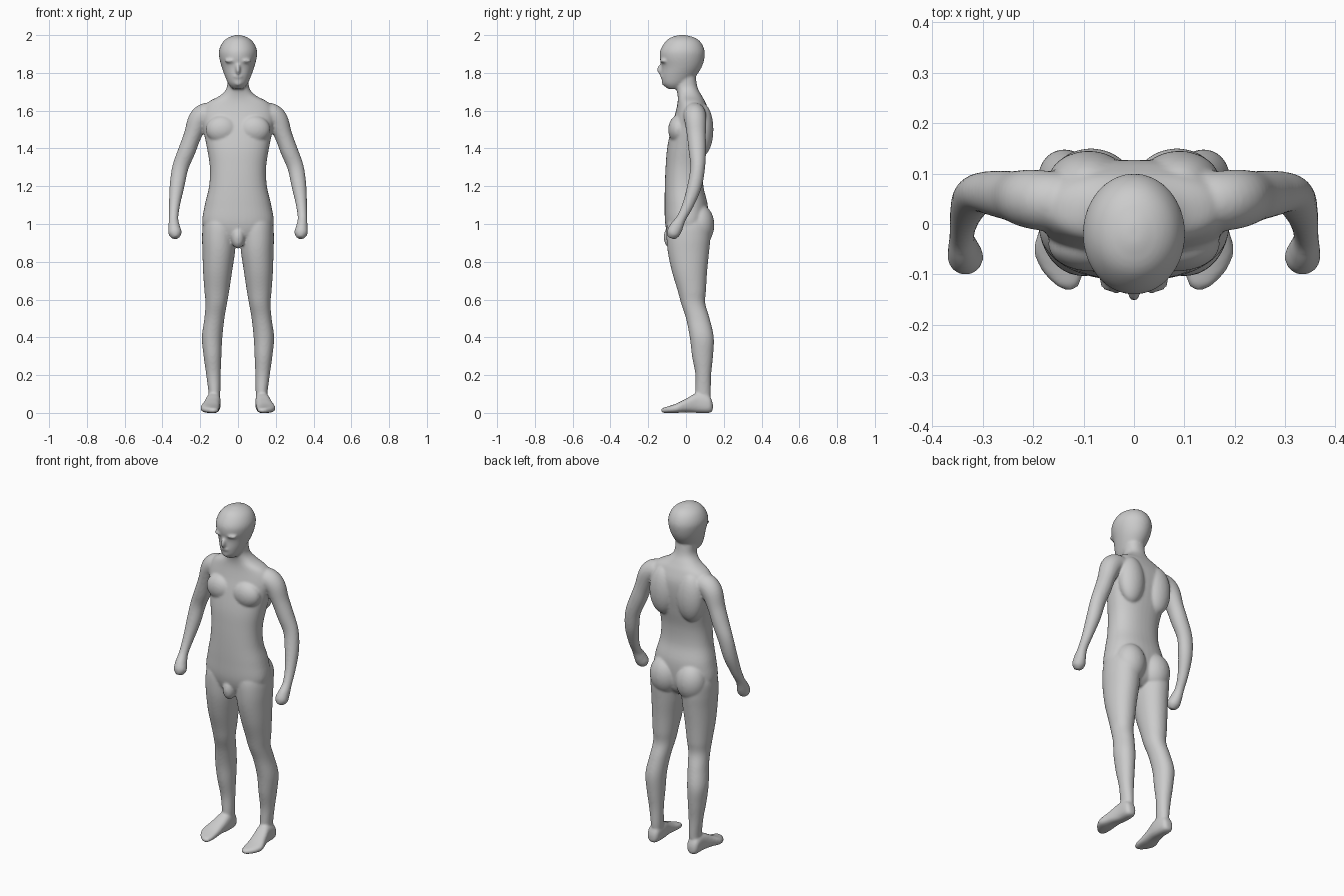
import bpy, bmesh, math
from mathutils import Vector, Matrix

bm = bmesh.new()
X, Y, Z = Vector((1, 0, 0)), Vector((0, 1, 0)), Vector((0, 0, 1))


def catmull(secs, n=5):
    """Interpolate (x, y, z, ru, rv) sections smoothly."""
    p = [Vector(s) for s in secs]
    p = [p[0]] + p + [p[-1]]
    out = []
    for i in range(1, len(p) - 2):
        a, b, c, d = p[i - 1:i + 3]
        for k in range(n):
            t = k / n
            out.append(0.5 * (2 * b + (c - a) * t + (2 * a - 5 * b + 4 * c - d) * t * t
                              + (3 * b - a - 3 * c + d) * t ** 3))
    return out + [p[-1]]


def loft(secs, axis=None, power=2.0, side=1, seg=40):
    """Closed tube through superelliptic sections; axis 'Z', 'Y' or along the path."""
    secs = catmull(secs)
    rings = []
    for i, s in enumerate(secs):
        c = Vector(s[:3])
        if axis == 'Z':
            u, v = X, Y
        elif axis == 'Y':
            u, v = X, Z
        else:
            t = Vector(secs[min(i + 1, len(secs) - 1)][:3]) - Vector(secs[max(i - 1, 0)][:3])
            t.normalize()
            v = (Y - t * t.y).normalized()
            u = v.cross(t)
        ring = []
        for k in range(seg):
            a = 2 * math.pi * k / seg
            ca, sa = math.cos(a), math.sin(a)
            co = (c + u * s[3] * math.copysign(abs(ca) ** (2 / power), ca)
                  + v * s[4] * math.copysign(abs(sa) ** (2 / power), sa))
            co.x *= side
            ring.append(bm.verts.new(co))
        rings.append(ring)
    faces = [bm.faces.new(rings[0]), bm.faces.new(rings[-1])]
    for a, b in zip(rings, rings[1:]):
        for k in range(seg):
            j = (k + 1) % seg
            faces.append(bm.faces.new((a[k], a[j], b[j], b[k])))
    bmesh.ops.recalc_face_normals(bm, faces=faces)


def blob(loc, rad, tilt=0):
    """Ellipsoid muscle or feature."""
    m = Matrix.Translation(loc) @ Matrix.Rotation(tilt, 4, 'X') @ Matrix.Diagonal((*rad, 1))
    bmesh.ops.create_uvsphere(bm, u_segments=32, v_segments=20, radius=1, matrix=m)


def upright(rows):
    """(z, x, half width, front y, back y) -> section."""
    return [(x, (f + b) / 2, z, w, (b - f) / 2) for z, x, w, f, b in rows]


# torso and neck
loft(upright([
    (.89, 0, .05, -.05, .06), (.93, 0, .14, -.09, .10), (1.0, 0, .188, -.11, .115),
    (1.1, 0, .176, -.113, .115), (1.2, 0, .153, -.112, .092), (1.3, 0, .149, -.108, .092),
    (1.4, 0, .164, -.10, .11), (1.5, 0, .184, -.08, .125), (1.58, 0, .195, -.058, .125),
    (1.64, 0, .165, -.045, .105), (1.68, 0, .095, -.044, .083), (1.72, 0, .06, -.052, .062),
    (1.78, 0, .055, -.06, .052), (1.84, 0, .05, -.05, .05)]), 'Z', 2.3)

# head
loft(upright([
    (1.715, 0, .028, -.095, -.03), (1.74, 0, .05, -.122, .01), (1.78, 0, .068, -.13, .05),
    (1.83, 0, .086, -.129, .083), (1.88, 0, .099, -.139, .098), (1.92, 0, .1, -.136, .098),
    (1.96, 0, .083, -.113, .08), (1.985, 0, .055, -.085, .05), (2.0, 0, .016, -.04, .0)]), 'Z')

# nose, lips, chin, groin
blob((0, -.13, 1.82), (.013, .023, .03), -.25)
blob((0, -.124, 1.781), (.025, .012, .012))
blob((0, -.112, 1.748), (.024, .016, .018))
blob((0, -.078, .93), (.036, .04, .06))

for s in (-1, 1):
    # brow, chest, shoulder blade, buttock
    blob((s * .035, -.113, 1.864), (.035, .025, .013))
    blob((s * .085, -.04, 1.5), (.085, .054, .075))
    blob((s * .09, .085, 1.5), (.08, .06, .14))
    blob((s * .085, .07, .995), (.088, .08, .11))

    # leg
    loft(upright([
        (.04, .13, .03, .06, .125), (.1, .125, .031, .05, .131), (.2, .13, .038, .05, .133),
        (.3, .135, .047, .032, .143), (.4, .137, .054, .02, .147), (.5, .125, .053, .0, .125),
        (.58, .115, .057, -.026, .102), (.65, .112, .066, -.045, .106),
        (.75, .108, .077, -.075, .112), (.85, .102, .086, -.096, .122),
        (.93, .1, .09, -.103, .13), (1.0, .095, .09, -.1, .13),
        (1.06, .09, .07, -.08, .1)]), 'Z', 2.1, s)

    # foot: (y, x, half width, bottom, top)
    loft([(x, y, (lo + hi) / 2, w, (hi - lo) / 2) for y, x, w, lo, hi in (
        (.142, .13, .018, .012, .05), (.122, .13, .034, 0, .09), (.06, .13, .039, 0, .105),
        (0, .14, .044, .003, .075), (-.05, .148, .05, 0, .05), (-.09, .142, .042, 0, .036),
        (-.118, .133, .026, 0, .028), (-.13, .129, .012, .004, .02))], 'Y', 2.6, s)

    # arm with closed hand
    loft([
        (.11, .045, 1.57, .06, .06), (.165, .045, 1.58, .062, .06), (.207, .05, 1.55, .058, .058),
        (.24, .055, 1.47, .047, .05), (.27, .06, 1.39, .046, .046), (.305, .062, 1.3, .043, .039),
        (.323, .045, 1.2, .039, .038), (.336, .01, 1.1, .029, .03), (.341, -.025, 1.03, .025, .026),
        (.338, -.05, .985, .031, .035), (.333, -.068, .95, .035, .035),
        (.33, -.078, .925, .018, .02)], None, 2, s)

mesh = bpy.data.meshes.new("body")
bm.to_mesh(mesh)
bm.free()
body = bpy.data.objects.new("body", mesh)
bpy.context.collection.objects.link(body)

# fuse all parts into one smooth skin
rm = body.modifiers.new("fuse", 'REMESH')
rm.mode = 'VOXEL'
rm.voxel_size = .0065
rm.use_smooth_shade = True
sm = body.modifiers.new("soften", 'SMOOTH')
sm.factor = .5
sm.iterations = 7
